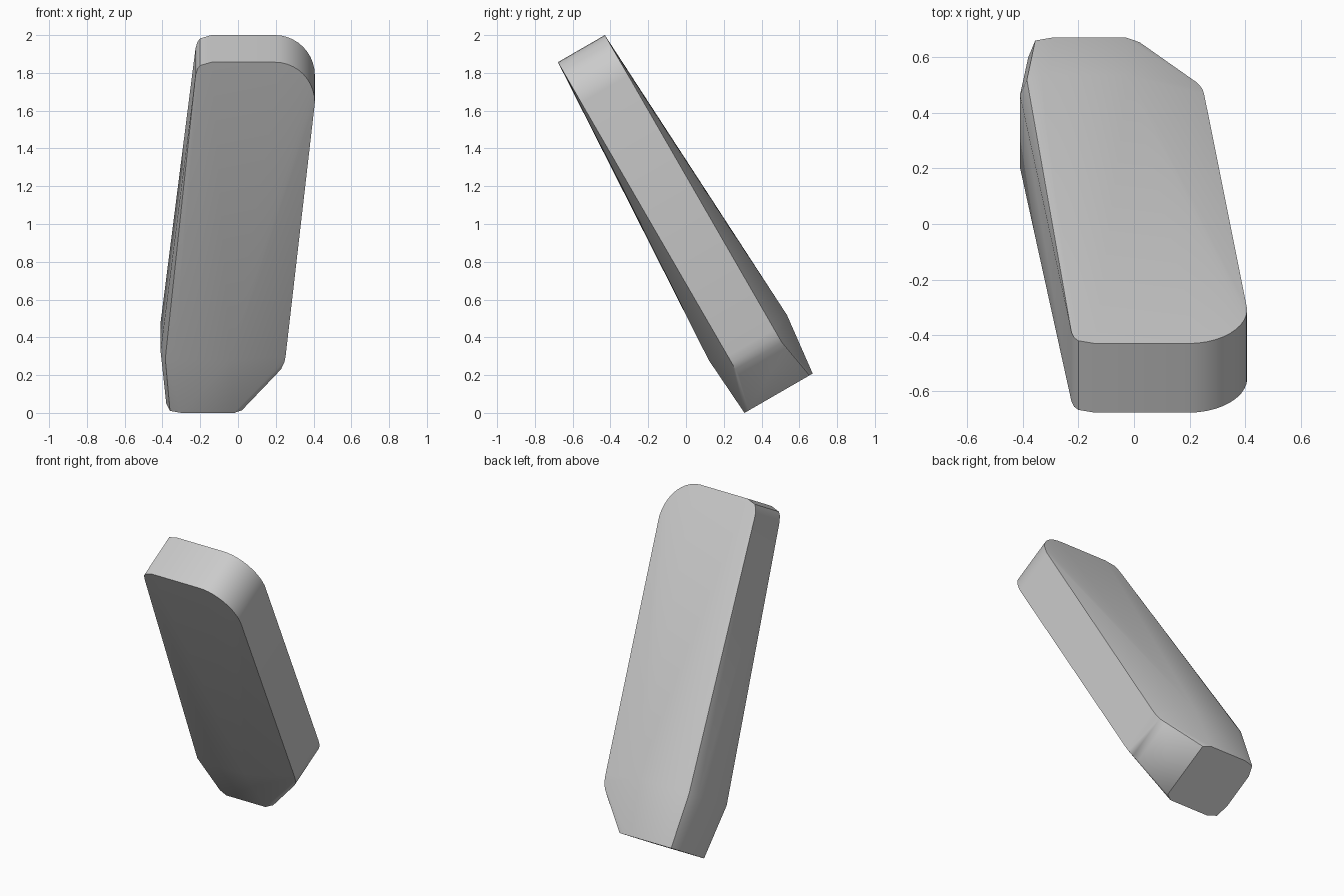
import bpy, bmesh
from math import sin, cos, radians, pi
from mathutils import Vector

cube = bpy.data.objects.get("Cube")
if cube:
    bpy.data.objects.remove(cube)

# Leaning frame: across (x), thick (depth) and long (towards the upper end)
TILT = radians(30)
THICK = Vector((0, cos(TILT), sin(TILT)))
LONG = Vector((0, -sin(TILT), cos(TILT)))


def place(x, t, s):
    return Vector((x, 0, 0)) + THICK * t + LONG * s


points = []

# Upper end: outline with one small and one large rounded corner, extruded through the thickness
outline = [(-0.225, 1.865), (-0.215, 1.905), (-0.2, 1.927), (-0.14, 1.947)]
steps = 10
for i in range(steps + 1):
    a = pi / 2 * i / steps
    outline.append((0.195 + 0.212 * sin(a), 1.7 + 0.247 * cos(a)))
for x, s in outline:
    points += [place(x, t, s) for t in (0.341, 0.628)]

# Shoulder ring, the thickest section
shoulder = [(-0.41, 0.34), (-0.385, 0.258), (-0.34, 0.244), (-0.04, 0.244),
            (-0.02, 0.722), (-0.34, 0.722), (-0.385, 0.704), (-0.41, 0.64)]
points += [place(x, t, 0.182) for x, t in shoulder]

# Rounded lower edge of the broad side
for x, s in [(0.252, 0.15), (0.245, 0.11), (0.228, 0.07), (0.2, 0.035)]:
    points += [place(x, t, s) for t in (0.342, 0.626)]

# Lower end face
foot = [(-0.3, 0.268), (-0.02, 0.268), (0.02, 0.295), (0.02, 0.665),
        (-0.03, 0.685), (-0.29, 0.685), (-0.355, 0.672), (-0.38, 0.603),
        (-0.38, 0.37), (-0.36, 0.29)]
points += [place(x, t, -0.155) for x, t in foot]

# Skin the sections into one solid
bm = bmesh.new()
for p in points:
    bm.verts.new(p)
hull = bmesh.ops.convex_hull(bm, input=bm.verts)
loose = [v for v in bm.verts if not v.link_faces]
bmesh.ops.delete(bm, geom=loose, context='VERTS')
bmesh.ops.dissolve_limit(bm, angle_limit=radians(0.5), verts=bm.verts, edges=bm.edges)
bmesh.ops.recalc_face_normals(bm, faces=bm.faces)
mesh = bpy.data.meshes.new("leaning_block")
bm.to_mesh(mesh)
bm.free()

block = bpy.data.objects.new("leaning_block", mesh)
bpy.context.collection.objects.link(block)

# Plain grey finish
grey = bpy.data.materials.new("grey")
grey.use_nodes = True
colour = (0.6, 0.6, 0.6, 1)
grey.diffuse_color = colour
grey.node_tree.nodes["Principled BSDF"].inputs["Base Color"].default_value = colour
mesh.materials.append(grey)

bpy.ops.object.select_all(action='DESELECT')
block.select_set(True)
bpy.context.view_layer.objects.active = block
bpy.ops.object.shade_smooth_by_angle(angle=radians(30))
